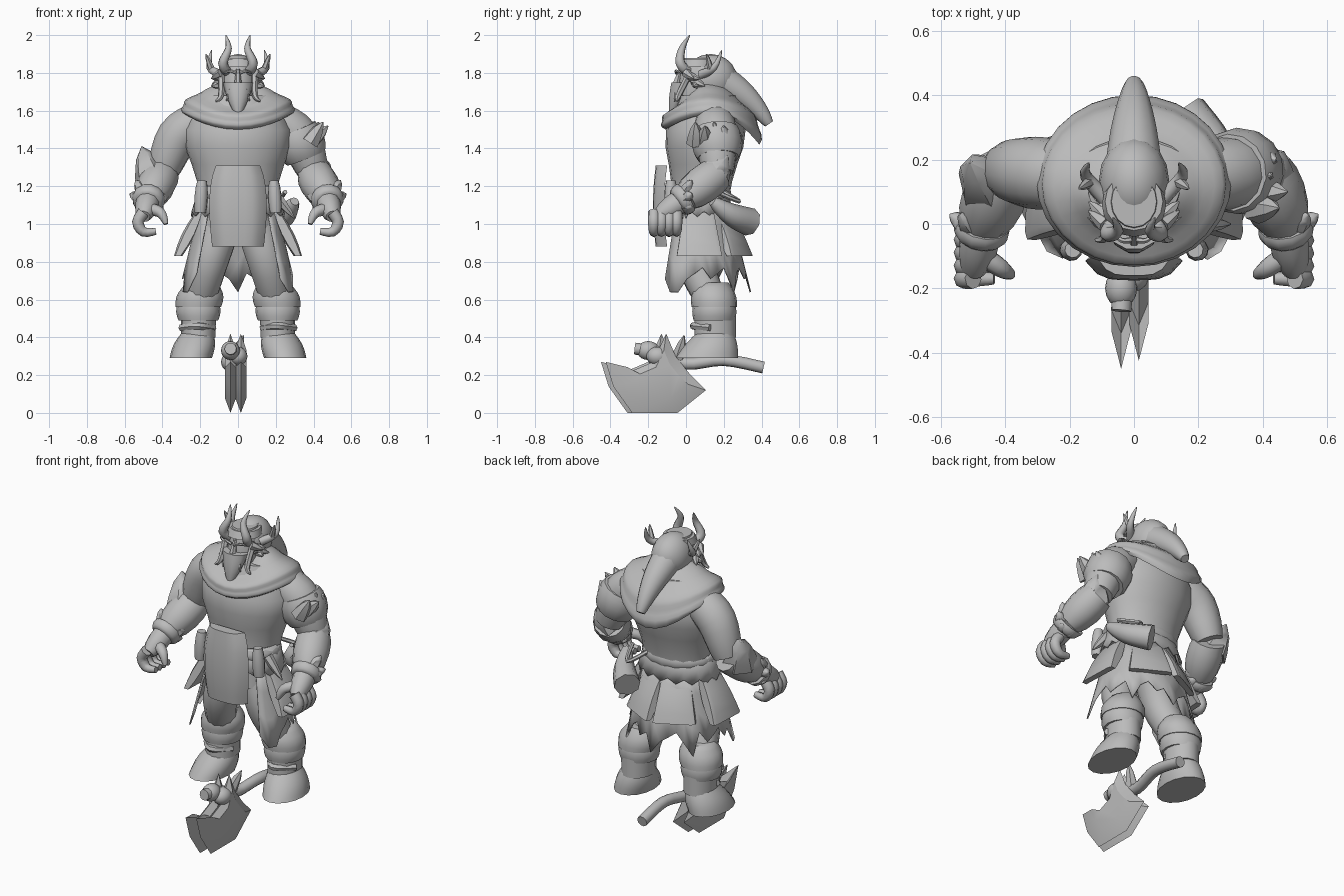
import bpy, bmesh
from math import sin, cos, pi, radians
from mathutils import Vector

if "Cube" in bpy.data.objects:
    bpy.data.objects.remove(bpy.data.objects["Cube"], do_unlink=True)

SHADE = (.5, .5, .5, 1)
grey = bpy.data.materials.new("stone grey")
grey.use_nodes = True
grey.diffuse_color = SHADE
grey.node_tree.nodes["Principled BSDF"].inputs["Base Color"].default_value = SHADE
SIDES = ((1, "left"), (-1, "right"))


def finish(name, bm, thickness=0, angle=50):
    bmesh.ops.recalc_face_normals(bm, faces=bm.faces)
    mesh = bpy.data.meshes.new(name)
    bm.to_mesh(mesh)
    bm.free()
    mesh.materials.append(grey)
    part = bpy.data.objects.new(name, mesh)
    bpy.context.collection.objects.link(part)
    if thickness:
        part.modifiers.new("thickness", "SOLIDIFY").thickness = thickness
    bpy.ops.object.select_all(action="DESELECT")
    part.select_set(True)
    bpy.context.view_layer.objects.active = part
    bpy.ops.object.shade_smooth_by_angle(angle=radians(angle))


def skin(name, rings, closed=True, capped=True, **options):
    """Bridge equal rings of points into one surface."""
    bm = bmesh.new()
    rows = [[bm.verts.new(point) for point in ring] for ring in rings]
    count = len(rows[0])
    for lower, upper in zip(rows, rows[1:]):
        for i in range(count if closed else count - 1):
            j = (i + 1) % count
            bm.faces.new((lower[i], lower[j], upper[j], upper[i]))
    if capped:
        bm.faces.new(rows[0])
        bm.faces.new(rows[-1])
    finish(name, bm, **options)


def loft(name, low, high, foot, head, swell=0, power=1, steps=8, sides=16, jag=0, **options):
    """Level ellipses blended from foot to head; each is centre x, y and radius x, y."""
    rings = []
    for k in range(steps + 1):
        t = k / steps
        cx, cy, rx, ry = Vector(foot).lerp(Vector(head), t)
        extra = swell * sin(pi * t ** power) ** power
        rag = jag if k == 0 else 0
        ring = []
        for i in range(sides):
            a = 2 * pi * i / sides
            ring.append((cx + (rx + extra) * cos(a), cy + (ry + extra * .7) * sin(a),
                         low + (high - low) * t + rag * (i % 2)))
        rings.append(ring)
    skin(name, rings, **options)


def spline(joints, steps):
    """Smooth curve through the joints."""
    points = [Vector(joint) for joint in joints]
    ends = [points[0], *points, points[-1]]
    path = []
    for a, b, c, d in zip(ends, ends[1:], ends[2:], ends[3:]):
        for k in range(steps):
            t = k / steps
            path.append(b + ((c - a) * t + (a * 2 - b * 5 + c * 4 - d) * t * t
                             + (b * 3 - a - c * 3 + d) * t ** 3) / 2)
    return path + [points[-1]]


def sweep(name, joints, thick, thin, bulge=0, s=1, sides=10, steps=4, **options):
    """Round limb through the joints, mirrored by s."""
    path = [Vector((p.x * s, p.y, p.z)) for p in spline(joints, steps)]
    last = len(path) - 1
    across = (path[1] - path[0]).orthogonal()
    rings = []
    for i, point in enumerate(path):
        along = (path[min(i + 1, last)] - path[max(i - 1, 0)]).normalized()
        across = (across - along * across.dot(along)).normalized()
        other = along.cross(across)
        t = i / last
        radius = thick + (thin - thick) * t + bulge * sin(pi * t)
        rings.append([point + radius * (across * cos(a) + other * sin(a))
                      for a in (2 * pi * k / sides for k in range(sides))])
    skin(name, rings, **options)


def spike(name, base, tip, radius, s=1):
    sweep(name, (base, tip), radius, .003, radius / 5, s, sides=6, steps=3)


def ball(name, centre, size):
    bm = bmesh.new()
    bmesh.ops.create_uvsphere(bm, u_segments=16, v_segments=10, radius=1)
    bmesh.ops.scale(bm, vec=size, verts=bm.verts)
    bmesh.ops.translate(bm, vec=centre, verts=bm.verts)
    finish(name, bm)


# Torso, ragged tunic hem and belt
loft("torso", .95, 1.68, (0, .06, .2, .15), (0, .12, .2, .15), swell=.09, power=2, sides=20)
loft("tunic_hem", 1.04, 1.2, (0, .06, .25, .19), (0, .06, .21, .16), steps=2, sides=32,
     jag=.03, capped=False, thickness=.01)
loft("belt", 1.12, 1.19, (0, .06, .21, .17), (0, .06, .21, .17), swell=.015, steps=4)

# Draped cowl: hangs lower at the back than at the sides
rings = []
for k in range(13):
    t = k / 12
    reach = .1 + .2 * sin(2 * t) + .008 * sin(5 * pi * t)
    side, front, back = 1.74 - .16 * t, 1.65 - .15 * t, 1.74 - .32 * t
    ring = []
    for i in range(28):
        a = 2 * pi * i / 28
        end = back if sin(a) > 0 else front
        ring.append((reach * cos(a), .1 + .04 * t + reach * .88 * sin(a),
                     side + (end - side) * sin(a) ** 2))
    rings.append(ring)
skin("cowl", rings, capped=False)

# Hood with hanging tail
ball("hood", (0, .13, 1.77), (.11, .14, .13))
sweep("hood_tail", ((0, .13, 1.79), (0, .28, 1.7), (0, .38, 1.61), (0, .44, 1.53)), .1, .025, sides=12)
loft("hood_brim", 1.83, 1.87, (0, .06, .1, .1), (0, .07, .09, .09), steps=2)

# Face, nose and beard
loft("face", 1.62, 1.88, (0, .04, .07, .08), (0, .07, .07, .08), swell=.018)
loft("nose", 1.74, 1.82, (0, -.05, .02, .025), (0, -.03, .01, .01), steps=2, sides=6)
loft("beard", 1.57, 1.75, (0, -.08, .01, .01), (0, -.02, .08, .06), swell=.01, sides=10)

for s, side in SIDES:
    # Brow, moustache and braid
    sweep(side + "_eyebrow", ((.01, -.05, 1.8), (.04, -.05, 1.81), (.07, -.02, 1.8)), .01, .006, s=s, sides=6)
    sweep(side + "_moustache", ((0, -.06, 1.74), (.04, -.06, 1.72), (.06, -.06, 1.65)), .012, .003, .004, s, sides=6)
    sweep(side + "_braid", ((.09, .02, 1.8), (.09, -.04, 1.68), (.12, -.05, 1.65)), .018, .005, .004, s, sides=6)
    # Tall horn, forked antler and fur tufts
    sweep(side + "_horn", ((.05, .02, 1.8), (.08, -.03, 1.85), (.05, -.02, 1.93), (.065, .02, 2)),
          .028, .002, .008, s, sides=8)
    sweep(side + "_antler", ((.09, .08, 1.79), (.15, .15, 1.83), (.14, .19, 1.92)), .025, .002, .005, s, sides=8)
    spike(side + "_antler_fork", (.14, .13, 1.82), (.17, .11, 1.9), .018, s)
    for k in range(5):
        drop = 1.8 - .02 * k
        spike(side + "_fur_tuft", (.09, .02 * k, drop), (.14, .04 + .03 * (k % 3), drop + .02 * (k % 2) - .03), .025, s)

# Arms, bracers and hands
shoulder, biceps, elbow = (.2, .15, 1.55), (.32, .16, 1.46), (.4, .17, 1.27)
wrist, knuckles = (.47, 0, 1.14), (.5, -.15, 1.04)
for s, side in SIDES:
    sweep(side + "_upper_arm", (shoulder, biceps, elbow), .1, .08, .022, s, sides=14)
    sweep(side + "_bracer", (elbow, wrist), .09, .075, .02, s, sides=12)
    sweep(side + "_palm", (wrist, knuckles), .06, .035, .014, s)
    sweep(side + "_fur_cuff", (wrist, Vector(wrist).lerp(Vector(knuckles), .3)), .085, .07, .01, s, sides=12)
    for k in range(8):
        a = pi * k / 4
        root = Vector(wrist) + Vector((cos(a), 0, sin(a))) * .06
        spike(side + "_cuff_tuft", root, root.lerp(Vector(wrist), -.7) + Vector((0, .03, .02)), .035, s)
    for k in range(4):
        y = -.05 - .04 * k
        curl = [(.47 + .06 * cos(a), y, 1.01 + .06 * sin(a)) for a in (pi / 3, 0, -pi / 3, -pi * .7)]
        sweep(side + "_finger", curl, .032, .018, .004, s, sides=8, steps=3)
    sweep(side + "_thumb", ((.47, -.1, 1.08), (.41, -.14, 1.06), (.38, -.16, 1)), .032, .012, .006, s, sides=8)

# Elbow guards and the torn wrap on the left arm
spike("right_elbow_guard", (.45, .12, 1.23), (.51, .19, 1.41), .1, -1)
spike("left_elbow_guard", (.41, .14, 1.25), (.45, .22, 1.36), .1)
sweep("left_arm_wrap", ((.3, .16, 1.5), (.36, .17, 1.35)), .12, .11, .02, sides=14)
for k in range(4):
    y = .05 + .05 * k
    spike("left_wrap_spike", (.38, y, 1.43), (.45 + .03 * sin(2 * k), y, 1.54 - .02 * (k % 2)), .05)

# Front apron plate with a bowed face and rounded top
rings = []
for k in range(9):
    t = k / 8
    half = .137 + .015 * sin(pi * t) - .02 * t ** 8
    lean = .015 * (2 * t - 1) ** 2
    rings.append([(half * u, lean - .115 - .06 * (1 - u ** 4), .88 + .43 * t)
                  for u in (i / 4 - 1 for i in range(9))])
skin("apron_plate", rings)

# Torn skirt around the sides and back
rings = []
for k in range(4):
    ring = []
    for i in range(29):
        a = radians(260 * i / 28 - 40)
        point = .64 if i in (1, 2, 9, 14, 19, 26, 27) else .71 + .03 * (i % 3)
        drop = (1.1 - point) * k / 3
        flare = drop / 4
        ring.append(((.2 + flare) * cos(a), .06 + (.17 + flare) * sin(a), 1.1 - drop))
    rings.append(ring)
skin("torn_skirt", rings, closed=False, capped=False, thickness=.008)

# Flared pouches hanging around the hips
for name, turn in (("left_hip_pouch", 2), ("left_back_pouch", 62),
                   ("right_back_pouch", 118), ("right_hip_pouch", 178)):
    a = radians(turn)
    outward, along = Vector((cos(a), sin(a), 0)), Vector((-sin(a), cos(a), 0))
    rings = []
    for k in range(5):
        t = k / 4
        half, depth = .12 - .04 * t, .018 + .015 * sin(pi * t)
        centre = outward * (.32 - .11 * t - .07 * sin(a)) + Vector((0, .06, .83 + .23 * t))
        rings.append([centre + along * half * u + outward * depth * v
                      for u, v in ((-1, -1), (1, -1), (1, .6), (.8, 1), (-.8, 1), (-1, .6))])
    skin(name, rings, angle=30)

# Drinking horn with its rope, belt knife and belt rolls
sweep("drinking_horn", ((.16, .34, 1.01), (.25, .24, 1.05), (.3, .14, 1.12)), .075, .025, .01, sides=8)
sweep("horn_rope", ((.12, .2, 1.17), (.2, .28, 1.12), (.25, .16, 1.17)), .012, .012, sides=6)
spike("belt_knife", (.2, 0, 1.15), (.3, 0, 1.03), .03)
for s, side in SIDES:
    sweep(side + "_belt_roll", ((.19, -.08, 1.23), (.2, -.08, 1.06)), .025, .03, .008, s)

# Legs and boots
for s, side in SIDES:
    shin = s * .21
    sweep(side + "_leg", ((.09, .06, 1), (.15, .05, .8), (.2, .13, .6)), .11, .08, .005, s, sides=12)
    loft(side + "_foot", .29, .44, (s * .25, .11, .112, .165), (shin, .16, .075, .085), swell=.015)
    loft(side + "_boot", .4, .55, (shin, .155, .09, .11), (shin, .155, .095, .11), steps=2)
    loft(side + "_boot_cuff", .49, .58, (shin, .15, .105, .11), (shin, .15, .11, .11), swell=.01, steps=4)
    loft(side + "_boot_fur", .56, .69, (shin, .15, .12, .12), (s * .19, .14, .08, .085), swell=.022, steps=5)
    sweep(side + "_boot_strap", ((.13, .13, .45), (.21, .04, .46), (.3, .13, .45)), .02, .02, s=s, sides=6)

# Axe: wavy haft, lumpy socket and twin blades
sweep("axe_haft", ((-.04, -.27, .34), (-.03, -.14, .32), (-.02, 0, .26), (.01, .2, .28), (.01, .41, .24)), .032, .032)
for k in range(3):
    ball("axe_socket_lump", (.04 * (k % 2) - .04, .05 * k - .2, .33 - .03 * k), (.05, .06, .05))
outline = ((-.45, .27), (-.41, .14), (-.31, 0), (-.07, 0), (.08, .12), (0, .2),
           (-.08, .3), (-.13, .42), (-.2, .27), (-.34, .21))
for name, x, shift in (("right_axe_blade", -.04, 0), ("left_axe_blade", .015, .025)):
    rings = []
    for offset in (-.03, 0, .03):
        size = .6 if offset else 1
        rings.append([(x + offset, shift - .16 * (1 - size) + y * size, .2 * (1 - size) + z * size)
                      for y, z in outline])
    skin(name, rings, angle=30)
spike("axe_thorn", (-.03, -.05, .27), (.03, -.01, .41), .04)
